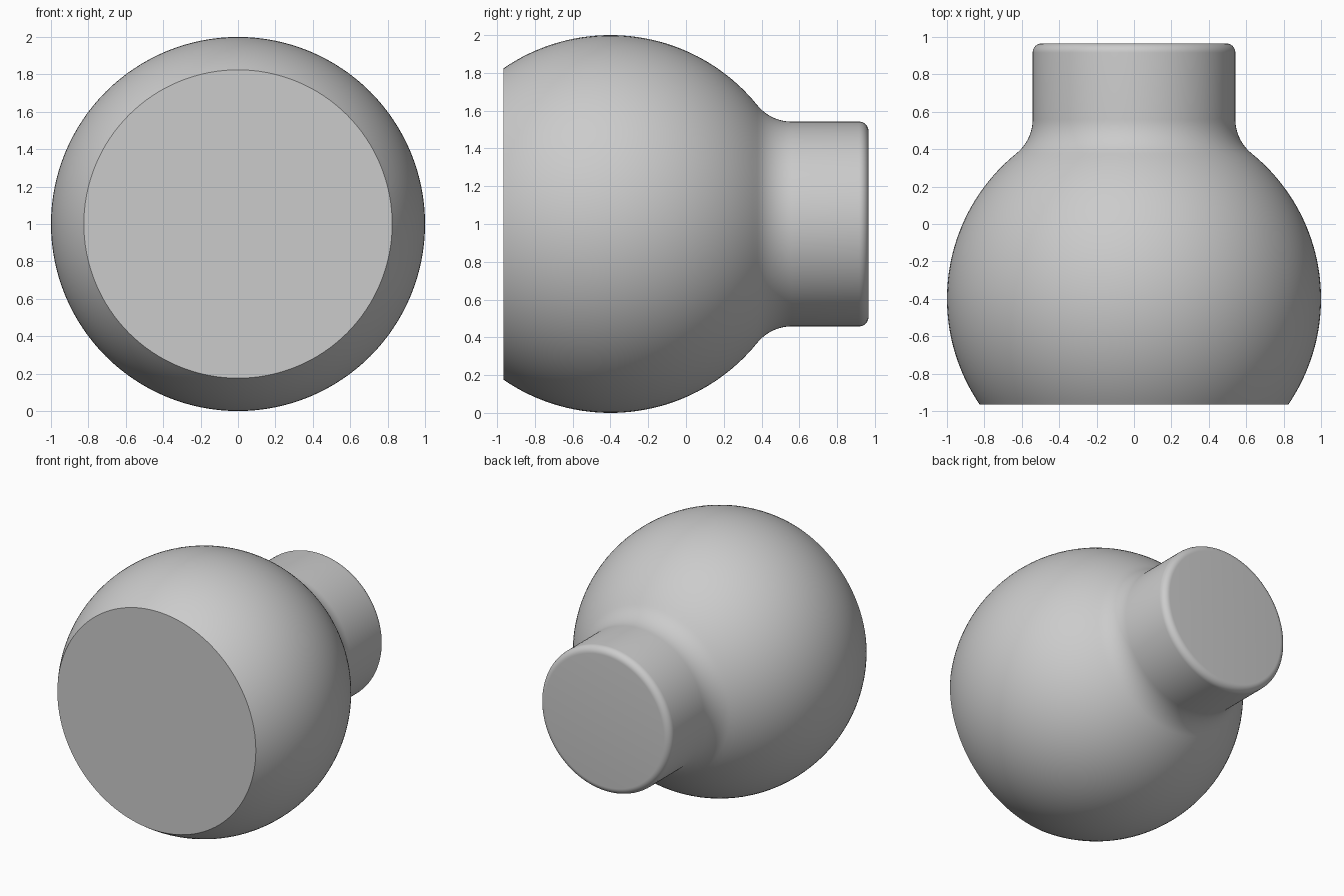
import bpy, bmesh
from math import sin, cos, pi, sqrt, atan2
from mathutils import Matrix, Vector

if "Cube" in bpy.data.objects:
    bpy.data.objects.remove(bpy.data.objects["Cube"])

grey = bpy.data.materials.new("light grey")
grey.use_nodes = True
grey.diffuse_color = (0.6, 0.6, 0.6, 1)
grey.node_tree.nodes["Principled BSDF"].inputs["Base Color"].default_value = (0.6, 0.6, 0.6, 1)

SEGMENTS = 128
HALF = 0.966          # half length along y
CENTRE = -0.4         # sphere centre along y
NECK = 0.542          # neck radius
FILLET_Y = 0.56       # where the fillet meets the neck
BEVEL = 0.05          # rounding of the neck rim


def arc(y, r, radius, start, end, steps):
    """Points (y, r) along an arc; angle 0 points along +y."""
    angles = [start + (end - start) * i / steps for i in range(steps + 1)]
    return [(y + radius * cos(a), r + radius * sin(a)) for a in angles]


# Fillet radius that makes it tangent to the unit sphere and the neck
dy = FILLET_Y - CENTRE
fillet = (dy * dy + NECK * NECK - 1) / (2 * (1 - NECK))
touch = atan2(NECK + fillet, dy)
cut = atan2(sqrt(1 - (HALF + CENTRE) ** 2), -HALF - CENTRE)

# Profile from the flat front to the rounded neck end
profile = [(-HALF, 0)]
profile += arc(CENTRE, 0, 1, cut, touch, 40)
profile += arc(FILLET_Y, NECK + fillet, fillet, touch + pi, 1.5 * pi, 12)[1:]
profile += arc(HALF - BEVEL, NECK - BEVEL, BEVEL, pi / 2, 0, 8)
profile += [(HALF, 0)]

# Spin the profile about the y axis
bm = bmesh.new()
verts = [bm.verts.new((r, y, 0)) for y, r in profile]
edges = [bm.edges.new(pair) for pair in zip(verts, verts[1:])]
bmesh.ops.spin(bm, geom=verts + edges, cent=(0, 0, 0), axis=(0, 1, 0),
               angle=2 * pi, steps=SEGMENTS)
bmesh.ops.remove_doubles(bm, verts=bm.verts, dist=0.0005)
bmesh.ops.recalc_face_normals(bm, faces=bm.faces)
bmesh.ops.transform(bm, matrix=Matrix.Translation(Vector((0, 0, 1))), verts=bm.verts)

mesh = bpy.data.meshes.new("knob")
bm.to_mesh(mesh)
bm.free()
mesh.materials.append(grey)
knob = bpy.data.objects.new("knob", mesh)
bpy.context.collection.objects.link(knob)

bpy.context.view_layer.objects.active = knob
knob.select_set(True)
bpy.ops.object.shade_smooth_by_angle(angle=pi / 6)
